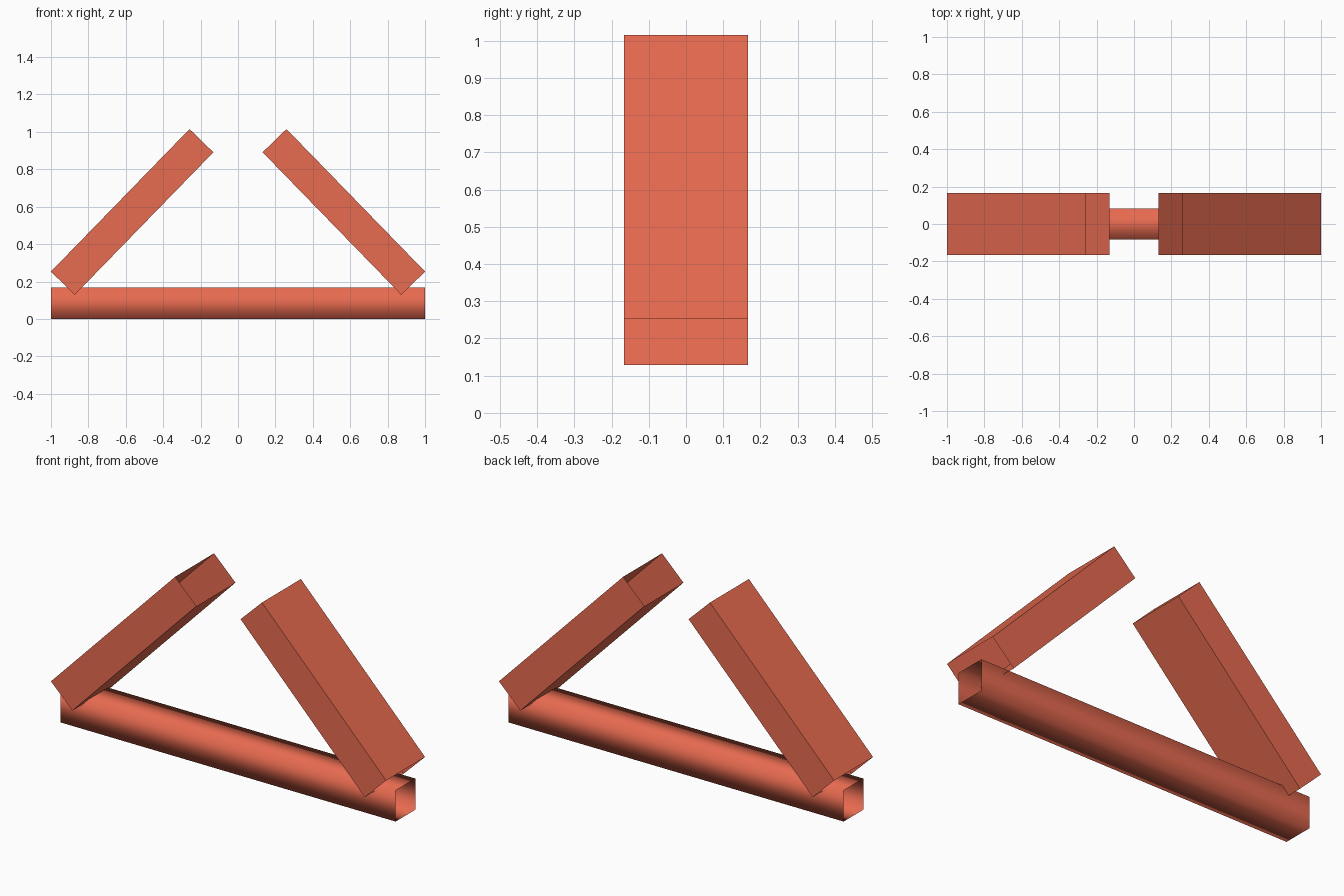
import bpy
import bmesh
from math import radians
from mathutils import Matrix

default = bpy.data.objects.get("Cube")
if default:
    bpy.data.objects.remove(default, do_unlink=True)

# Single coral red finish
COLOUR = (0.8, 0.145, 0.08, 1)
coral = bpy.data.materials.new("coral_red")
coral.use_nodes = True
coral.diffuse_color = COLOUR
coral.node_tree.nodes["Principled BSDF"].inputs["Base Color"].default_value = COLOUR


def open_tube(name, size, location, tilt=0, smooth=False):
    """Four-sided sleeve along local x with both ends open."""
    bm = bmesh.new()
    bmesh.ops.create_cube(bm, size=1)
    ends = [f for f in bm.faces if abs(f.normal.x) > 0.9]
    bmesh.ops.delete(bm, geom=ends, context='FACES')
    bmesh.ops.transform(bm, matrix=Matrix.Diagonal((*size, 1)), verts=bm.verts)
    for face in bm.faces:
        face.smooth = smooth
    mesh = bpy.data.meshes.new(name)
    bm.to_mesh(mesh)
    bm.free()
    mesh.materials.append(coral)
    obj = bpy.data.objects.new(name, mesh)
    obj.location = location
    obj.rotation_euler.y = radians(tilt)
    bpy.context.collection.objects.link(obj)
    return obj


# Horizontal base beam, shaded round
open_tube("base_beam", (2, 0.168, 0.168), (0, 0, 0.084), smooth=True)

# Two flat-shaded sloping arms leaning towards the middle
for side, name in ((1, "left_arm"), (-1, "right_arm")):
    open_tube(name, (1.063, 0.332, 0.178), (side * 0.566, 0, 0.572), side * 45.8)
